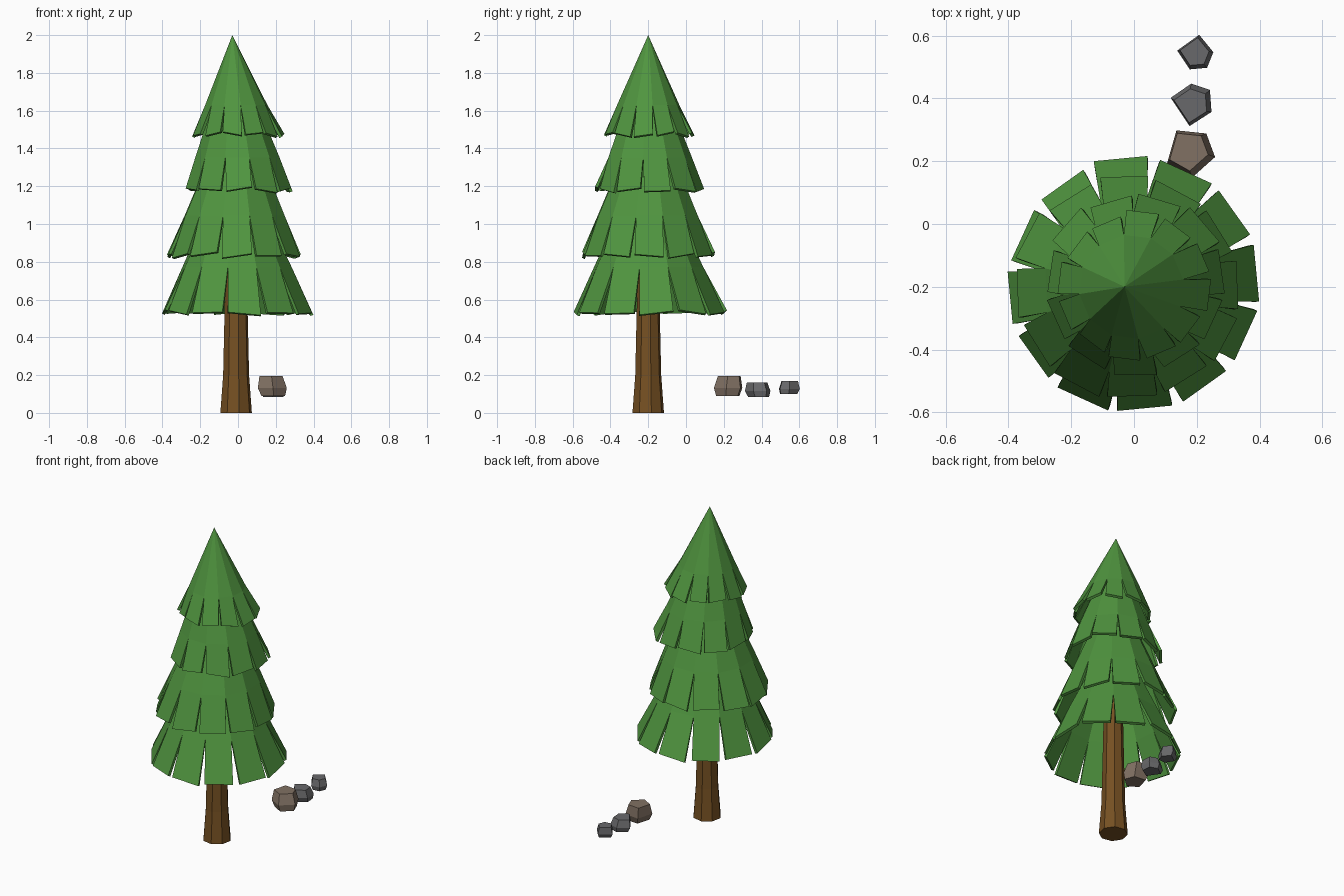
import bpy, bmesh, math, random
from mathutils import Vector

if "Cube" in bpy.data.objects:
    bpy.data.objects.remove(bpy.data.objects["Cube"])

random.seed(4)

def material(name, rgb):
    m = bpy.data.materials.new(name)
    m.diffuse_color = (*rgb, 1)
    m.use_nodes = True
    m.node_tree.nodes["Principled BSDF"].inputs["Base Color"].default_value = m.diffuse_color
    return m

GREEN = material("needle green", (0.08, 0.30, 0.05))
BROWN = material("bark brown", (0.18, 0.08, 0.016))
TAN = material("warm stone", (0.22, 0.165, 0.125))
GREY = material("grey stone", (0.14, 0.14, 0.145))

def finish(bm, name, mat):
    bmesh.ops.recalc_face_normals(bm, faces=bm.faces)
    me = bpy.data.meshes.new(name)
    bm.to_mesh(me)
    bm.free()
    me.materials.append(mat)
    ob = bpy.data.objects.new(name, me)
    bpy.context.collection.objects.link(ob)
    return ob

# Needle tiers: thin cone shells whose skirt is notched into separate flaps
def tier(name, top, base, r_top, r_base, count, offset, notch, gap):
    bm = bmesh.new()
    top, base = Vector(top), Vector(base)
    step = math.tau / count

    def point(a, t):
        c = top.lerp(base, t)
        r = (r_top + (r_base - r_top) * t) / math.cos(step / 2)
        return c + Vector((math.cos(a) * r, math.sin(a) * r, 0))

    start = math.radians(offset) - step / 2
    rims = [start + i * step for i in range(count)]
    tip = bm.verts.new(top) if r_top == 0 else None
    upper = None if tip else [bm.verts.new(point(a, 0)) for a in rims]
    mids = [bm.verts.new(point(a, notch)) for a in rims]
    for i, a in enumerate(rims):
        j = (i + 1) % count
        if tip:
            bm.faces.new((tip, mids[i], mids[j]))
        else:
            bm.faces.new((upper[i], mids[i], mids[j], upper[j]))
        # flap: its lower edge is narrower than its slot and slightly skewed
        p, q = point(a, 1), point(a + step, 1)
        side = (q - p).normalized()
        out = Vector((math.cos(a + step / 2), math.sin(a + step / 2), 0))
        flare = out * random.uniform(-0.008, 0.012)
        skew = random.uniform(-0.013, 0.013)
        lift = random.uniform(0, 0.012)
        p = p + side * gap * random.uniform(0.35, 0.65) + flare + Vector((0, 0, lift + skew))
        q = q - side * gap * random.uniform(0.35, 0.65) + flare + Vector((0, 0, lift - skew))
        bm.faces.new((mids[i], bm.verts.new(p), bm.verts.new(q), mids[j]))
    ob = finish(bm, name, GREEN)
    mod = ob.modifiers.new("thickness", "SOLIDIFY")
    mod.thickness = 0.016
    mod.offset = -1
    return ob

tier("needle_tier_bottom", (-0.01, -0.2, 1.0), (0, -0.195, 0.525), 0.18, 0.395, 12, 5.5, 0.48, 0.04)
tier("needle_tier_lower", (-0.015, -0.2, 1.32), (-0.02, -0.205, 0.83), 0.15, 0.35, 12, 2, 0.56, 0.03)
tier("needle_tier_upper", (-0.015, -0.2, 1.62), (0.005, -0.19, 1.175), 0.12, 0.28, 11, 8, 0.6, 0.025)
tier("needle_tier_top", (-0.03, -0.2, 2.0), (0.0, -0.2, 1.47), 0, 0.23, 12, -7, 0.70, 0.022)

# Trunk: tapered octagonal column with a flared foot
bm = bmesh.new()
rings = []
for r, z in ((0.085, 0.0), (0.07, 0.2), (0.062, 0.55), (0.055, 0.9)):
    rings.append([bm.verts.new((-0.01 + r * math.cos(math.tau * (k + 0.25) / 8),
                                -0.2 + r * math.sin(math.tau * (k + 0.25) / 8), z)) for k in range(8)])
for lo, hi in zip(rings, rings[1:]):
    for k in range(8):
        bm.faces.new((lo[k], lo[(k + 1) % 8], hi[(k + 1) % 8], hi[k]))
bm.faces.new(rings[0])
bm.faces.new(rings[-1])
finish(bm, "trunk", BROWN)

# Stones: faceted five-sided lumps, tapered at top and bottom
def stone(name, outline, z0, z1, mat, lean):
    bm = bmesh.new()
    c = sum((Vector(p) for p in outline), Vector((0, 0))) / len(outline)
    for t, s in ((0, 0.82), (0.4, 1.0), (1, 0.8)):
        for p in outline:
            q = c + (Vector(p) - c) * s + Vector(lean) * t
            bm.verts.new((q.x, q.y, z0 + (z1 - z0) * t))
    bmesh.ops.convex_hull(bm, input=bm.verts)
    bmesh.ops.dissolve_limit(bm, angle_limit=0.02, verts=bm.verts, edges=bm.edges)
    finish(bm, name, mat)

stone("stone_large", [(0.14, 0.295), (0.235, 0.285), (0.263, 0.21), (0.19, 0.145), (0.11, 0.19)],
      0.09, 0.195, TAN, (-0.012, 0.008))
stone("stone_medium", [(0.12, 0.405), (0.185, 0.45), (0.245, 0.43), (0.25, 0.36), (0.18, 0.315)],
      0.085, 0.162, GREY, (-0.008, -0.008))
stone("stone_small", [(0.14, 0.55), (0.21, 0.60), (0.255, 0.545), (0.235, 0.495), (0.18, 0.49)],
      0.10, 0.168, GREY, (-0.006, 0.006))
